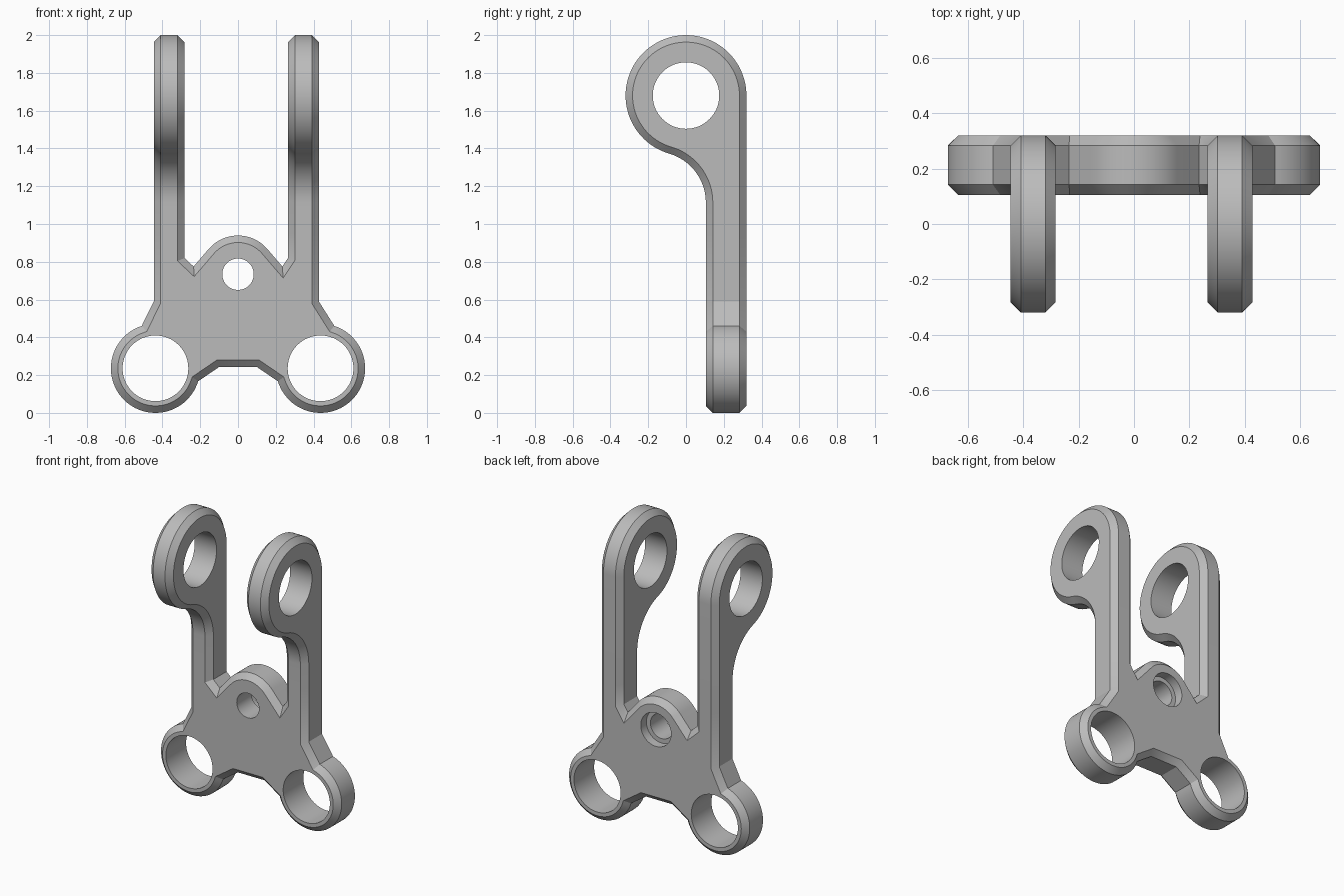
import bpy, bmesh, math
from mathutils import Vector

if "Cube" in bpy.data.objects:
    bpy.data.objects.remove(bpy.data.objects["Cube"], do_unlink=True)

CHAMFER = 0.037
FRONT, BACK = 0.105, 0.32      # plate thickness range
JOIN = 0.95                    # height where the arms meet the plate stubs
ARM_HALF = 0.0815
ARM_X = {-1: 0.3645, 1: 0.3465}
LUG_X, LUG_Z, LUG_R = 0.437, 0.236, 0.236
PIVOT_Z = 0.734
RING_Z, RING_R = 1.68, 0.32

grey = bpy.data.materials.new("plain_grey")
grey.use_nodes = True
colour = (0.5, 0.5, 0.5, 1)
grey.diffuse_color = colour
grey.node_tree.nodes["Principled BSDF"].inputs["Base Color"].default_value = colour


def arc(cx, cz, r, start, end, steps):
    angles = [math.radians(start + (end - start) * i / steps) for i in range(steps + 1)]
    return [Vector((cx + r * math.cos(a), cz + r * math.sin(a))) for a in angles]


def inset(outline):
    """Offset a counter-clockwise outline inward; edges on the joint stay put."""
    count = len(outline)
    edges = []
    for i, p in enumerate(outline):
        q = outline[(i + 1) % count]
        d = (q - p).normalized()
        on_joint = abs(p.y - JOIN) < 1e-5 and abs(q.y - JOIN) < 1e-5
        edges.append((Vector((-d.y, d.x)), 0 if on_joint else CHAMFER))
    result = []
    for i, p in enumerate(outline):
        (m, v), (n, w) = edges[i - 1], edges[i]
        det = m.x * n.y - m.y * n.x
        if abs(det) < 1e-4:
            result.append(p + n * w)
        else:
            result.append(p + Vector((v * n.y - w * m.y, w * m.x - v * n.x)) / det)
    return result


def make_object(name, bm):
    bmesh.ops.recalc_face_normals(bm, faces=bm.faces)
    mesh = bpy.data.meshes.new(name)
    bm.to_mesh(mesh)
    bm.free()
    mesh.materials.append(grey)
    obj = bpy.data.objects.new(name, mesh)
    bpy.context.collection.objects.link(obj)
    return obj


def chamfered_slab(name, outline, low, high, place):
    """Extrude an outline with chamfered rims on both sides."""
    small = inset(outline)
    levels = [(small, low), (outline, low + CHAMFER), (outline, high - CHAMFER), (small, high)]
    bm = bmesh.new()
    loops = [[bm.verts.new(place(p, depth)) for p in pts] for pts, depth in levels]
    for lower, upper in zip(loops, loops[1:]):
        for i in range(len(outline)):
            j = (i + 1) % len(outline)
            bm.faces.new((lower[i], lower[j], upper[j], upper[i]))
    bm.faces.new(loops[0])
    bm.faces.new(loops[-1])
    return make_object(name, bm)


def drill(obj, centre, radius, low, high, place):
    """Cut a round hole, then discard the cutter."""
    bm = bmesh.new()
    ring = arc(*centre, radius, 0, 360, 64)[:-1]
    face = bm.faces.new([bm.verts.new(place(p, low)) for p in ring])
    extruded = bmesh.ops.extrude_face_region(bm, geom=[face])["geom"]
    shift = place(Vector((0, 0)), high) - place(Vector((0, 0)), low)
    bmesh.ops.translate(bm, vec=shift, verts=[g for g in extruded if isinstance(g, bmesh.types.BMVert)])
    cutter = make_object("hole_cutter", bm)
    cutter.hide_render = True
    mod = obj.modifiers.new("hole", "BOOLEAN")
    mod.operation, mod.solver, mod.object = "DIFFERENCE", "EXACT", cutter
    bpy.context.view_layer.update()
    evaluated = obj.evaluated_get(bpy.context.evaluated_depsgraph_get())
    mesh = bpy.data.meshes.new_from_object(evaluated)
    obj.modifiers.clear()
    obj.data = mesh
    bpy.data.objects.remove(cutter, do_unlink=True)


def plate_half(side):
    """Half outline from the bottom middle round to the top of the arch."""
    outer, inner = ARM_X[side] + ARM_HALF, ARM_X[side] - ARM_HALF
    pts = [Vector((0.1, 0.243))]
    pts += arc(LUG_X, LUG_Z, LUG_R, 197, 432, 56)
    pts += [Vector(p) for p in ((outer, 0.59), (outer, JOIN), (inner, JOIN),
                                (inner, 0.82), (0.235, 0.775))]
    pts += arc(0, PIVOT_Z, 0.205, 40, 90, 14)
    return [Vector((side * p.x, p.y)) for p in pts]


def in_plate(p, depth):
    return Vector((p.x, depth, p.y))


def in_arm(p, depth):
    return Vector((depth, p.x, p.y))


# Base plate with two lugs, arch and arm stubs
outline = plate_half(1) + plate_half(-1)[-2::-1]
plate = chamfered_slab("base_plate", outline, FRONT, BACK, in_plate)
for side in (-1, 1):
    drill(plate, (side * LUG_X, LUG_Z), 0.174, 0, 0.5, in_plate)
drill(plate, (0, PIVOT_Z), 0.083, 0, 0.5, in_plate)
drill(plate, (0, PIVOT_Z), 0.113, BACK - 0.06, 0.5, in_plate)   # counterbore
parts = [plate]

# Arms: straight shank, concave fillet and offset ring
fillet_r = 0.27
fillet_y = FRONT - fillet_r
drop = math.sqrt((RING_R + fillet_r) ** 2 - fillet_y ** 2)
tangent = math.degrees(math.atan2(drop, -fillet_y))
profile = [Vector((FRONT, JOIN)), Vector((BACK, JOIN))]
profile += arc(0, RING_Z, RING_R, 0, 180 + tangent, 64)
profile += arc(fillet_y, RING_Z - drop, fillet_r, tangent, 0, 18)[1:]
for side, name in ((-1, "right_arm"), (1, "left_arm")):
    x = side * ARM_X[side]
    arm = chamfered_slab(name, profile, x - ARM_HALF, x + ARM_HALF, in_arm)
    drill(arm, (0, RING_Z), 0.176, x - 0.2, x + 0.2, in_arm)
    parts.append(arm)

# Smooth curves, crisp chamfers
bpy.ops.object.select_all(action="DESELECT")
for part in parts:
    part.select_set(True)
bpy.context.view_layer.objects.active = plate
bpy.ops.object.shade_smooth_by_angle(angle=math.radians(25))
